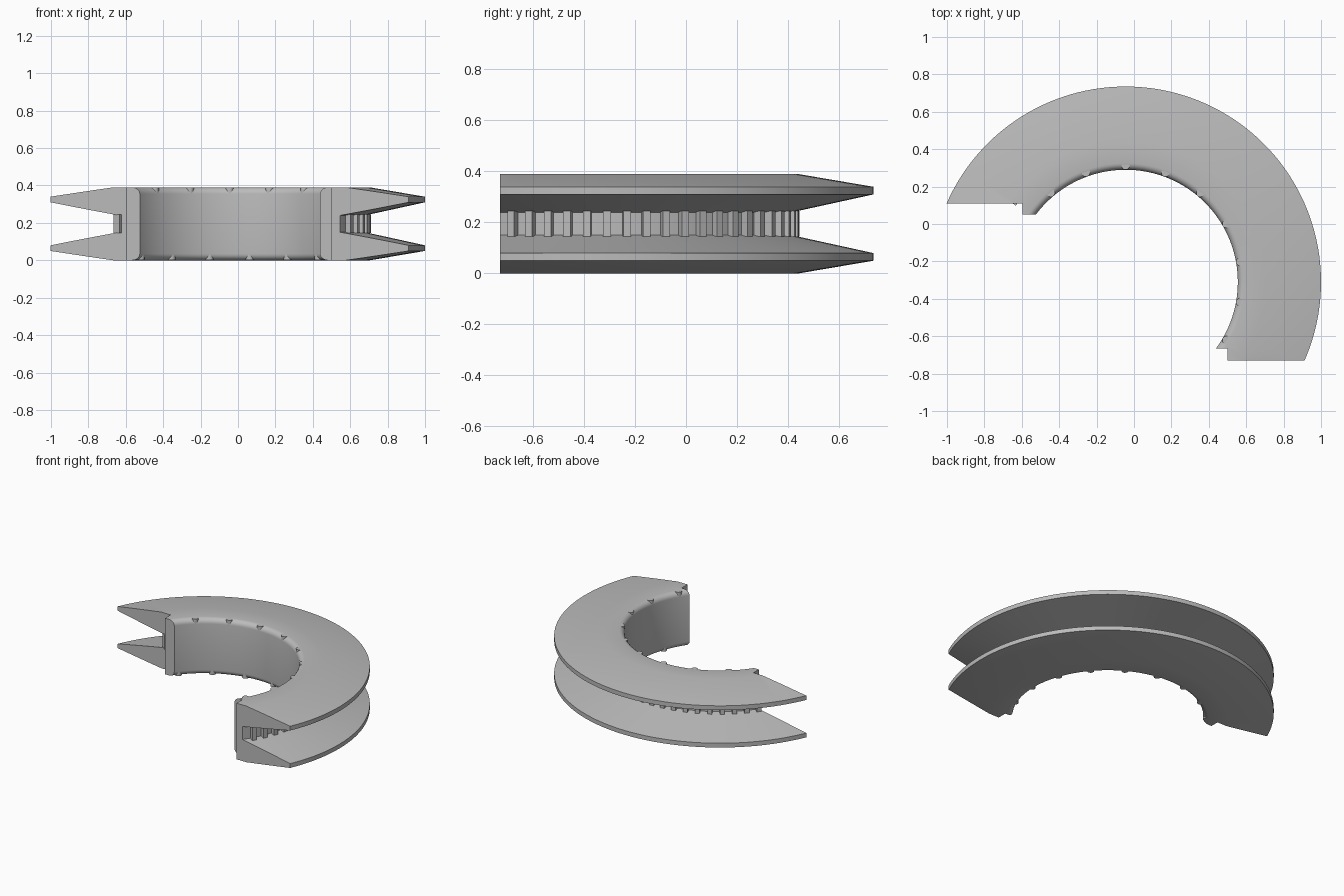
import bpy, bmesh
from math import sin, cos, pi, radians
from mathutils import Matrix, Vector

if "Cube" in bpy.data.objects:
    bpy.data.objects.remove(bpy.data.objects["Cube"], do_unlink=True)

CENTRE = Vector((-0.045, -0.31, 0))   # axis of the ring
HEIGHT = 0.39
MID = HEIGHT / 2

grey = bpy.data.materials.new("plain grey")
grey.use_nodes = True
grey.diffuse_color = (0.5, 0.5, 0.5, 1)
grey.node_tree.nodes["Principled BSDF"].inputs["Base Color"].default_value = (0.5, 0.5, 0.5, 1)


def finish(name, bm):
    bmesh.ops.recalc_face_normals(bm, faces=bm.faces[:])
    mesh = bpy.data.meshes.new(name)
    bm.to_mesh(mesh)
    bm.free()
    mesh.materials.append(grey)
    ob = bpy.data.objects.new(name, mesh)
    ob.location = CENTRE
    bpy.context.collection.objects.link(ob)
    return ob


def activate(ob):
    bpy.ops.object.select_all(action='DESELECT')
    ob.select_set(True)
    bpy.context.view_layer.objects.active = ob


def lathe(name, profile, steps):
    bm = bmesh.new()
    rings = [[bm.verts.new((r * cos(2 * pi * i / steps), r * sin(2 * pi * i / steps), z))
              for r, z in profile] for i in range(steps)]
    n = len(profile)
    for i in range(steps):
        a, b = rings[i], rings[(i + 1) % steps]
        for j in range(n):
            k = (j + 1) % n
            bm.faces.new((a[j], b[j], b[k], a[k]))
    return finish(name, bm)


# Upper half of the cross-section: rounded bore edge, flange, groove
BORE, FILLET = 0.6, 0.035
upper = [(BORE + FILLET * (1 - cos(t * pi / 12)), HEIGHT - FILLET * (1 - sin(t * pi / 12)))
         for t in range(7)]
upper += [(0.75, HEIGHT), (1.045, 0.34), (1.045, 0.31), (0.725, 0.24)]
lower = [(r, HEIGHT - z) for r, z in reversed(upper)]
ring = lathe("grooved_half_ring", upper + lower, 180)

# Stepped split line that removes the other half
outline = [(-2, 0.42), (-0.55, 0.42), (-0.55, 0.36), (-0.3, 0.36), (0.3, -0.355),
           (0.545, -0.355), (0.545, -0.42), (2, -0.42), (2, -3), (-2, -3)]
bm = bmesh.new()
face = bm.faces.new([bm.verts.new((x, y, -1)) for x, y in outline])
out = bmesh.ops.extrude_face_region(bm, geom=[face])
bmesh.ops.translate(bm, vec=(0, 0, 2), verts=[v for v in out["geom"] if isinstance(v, bmesh.types.BMVert)])
cutter = finish("split_cutter", bm)
cutter.hide_render = True

activate(ring)
mod = ring.modifiers.new("split", 'BOOLEAN')
mod.operation = 'DIFFERENCE'
mod.solver = 'EXACT'
mod.object = cutter
bpy.ops.object.modifier_apply(modifier=mod.name)
bpy.data.objects.remove(cutter, do_unlink=True)
bpy.ops.object.shade_smooth_by_angle(angle=radians(30))

# Grip ribs on the groove floor
bm = bmesh.new()
for deg in range(-30, 145, 6):
    m = (Matrix.Rotation(radians(deg), 4, 'Z') @ Matrix.Translation((0.735, 0, MID))
         @ Matrix.Diagonal((0.04, 0.03, 0.1, 1)))
    bmesh.ops.create_cube(bm, size=1, matrix=m)
finish("groove_ribs", bm)


# Small pins set into the rounded bore edges
def pins(name, angles, z):
    bm = bmesh.new()
    for deg in angles:
        m = Matrix.Rotation(radians(deg), 4, 'Z') @ Matrix.Translation((0.622, 0, z))
        bmesh.ops.create_cone(bm, cap_ends=True, segments=20, radius1=0.022,
                              radius2=0.022, depth=0.05, matrix=m)
    activate(finish(name, bm))
    bpy.ops.object.shade_smooth_by_angle(angle=radians(30))


pins("upper_pins", range(-30, 131, 20), HEIGHT - 0.026)
pins("lower_pins", range(-20, 141, 20), 0.026)
